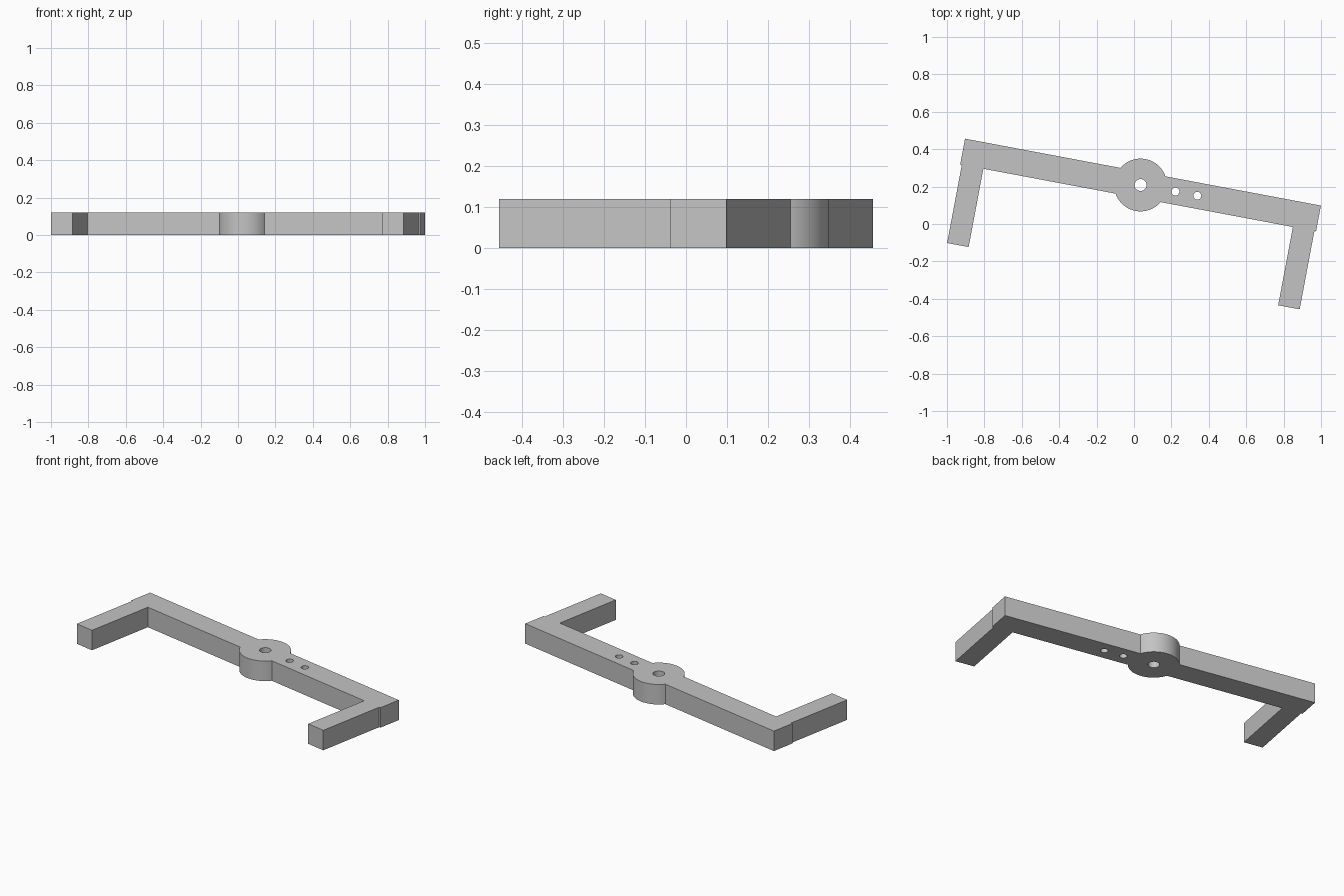
import bpy, bmesh
from math import sin, cos, asin, pi, radians
from mathutils import Matrix

cube = bpy.data.objects.get("Cube")
if cube:
    bpy.data.objects.remove(cube, do_unlink=True)

HEIGHT = 0.12
HALF_LEN, HALF_WID = 0.968, 0.07          # crossbar
ARM_IN, ARM_OUT, ARM_END = 0.842, 0.959, -0.496
HUB_R = 0.141
TILT = radians(-10.65)


def arc(radius, start, end, steps):
    return [(radius * cos(start + (end - start) * i / steps),
             radius * sin(start + (end - start) * i / steps))
            for i in range(steps + 1)]


def add_loop(bm, points):
    verts = [bm.verts.new((x, y, 0)) for x, y in points]
    for i, v in enumerate(verts):
        bm.edges.new((v, verts[i - 1]))


# Half outline: hub arc, crossbar end, arm, hub arc; then mirrored
meet = asin(HALF_WID / HUB_R)
half = arc(HUB_R, pi / 2, meet, 16)
half += [(HALF_LEN, HALF_WID), (HALF_LEN, -HALF_WID), (ARM_OUT, -HALF_WID),
         (ARM_OUT, ARM_END), (ARM_IN, ARM_END), (ARM_IN, -HALF_WID)]
half += arc(HUB_R, -meet, -pi / 2, 16)
outline = half + [(-x, y) for x, y in reversed(half[1:-1])]

bm = bmesh.new()
add_loop(bm, outline)

# Axle hole in the hub and two small holes along the bar
for offset, radius in ((0, 0.032), (0.19, 0.021), (0.309, 0.021)):
    ring = arc(radius, 0, 2 * pi, 32)[:-1]
    add_loop(bm, [(x + offset, y) for x, y in ring])

# Fill the profile and raise it to full height
bmesh.ops.triangle_fill(bm, use_beauty=True, edges=bm.edges[:])
raised = bmesh.ops.extrude_face_region(bm, geom=bm.faces[:])["geom"]
bmesh.ops.translate(bm, vec=(0, 0, HEIGHT),
                    verts=[g for g in raised if isinstance(g, bmesh.types.BMVert)])
bmesh.ops.recalc_face_normals(bm, faces=bm.faces[:])

# Tilt in plan and centre
bmesh.ops.rotate(bm, verts=bm.verts[:], matrix=Matrix.Rotation(TILT, 3, 'Z'))
xs = [v.co.x for v in bm.verts]
ys = [v.co.y for v in bm.verts]
bmesh.ops.translate(bm, verts=bm.verts[:],
                    vec=(-(min(xs) + max(xs)) / 2, -(min(ys) + max(ys)) / 2, 0))

mesh = bpy.data.meshes.new("bracket")
bm.to_mesh(mesh)
bm.free()
bracket = bpy.data.objects.new("bracket", mesh)
bpy.context.collection.objects.link(bracket)

grey = bpy.data.materials.new("light grey")
grey.use_nodes = True
colour = (0.55, 0.55, 0.55, 1)
grey.diffuse_color = colour
grey.node_tree.nodes["Principled BSDF"].inputs["Base Color"].default_value = colour
mesh.materials.append(grey)

# Smooth round walls, sharp edges kept
bpy.ops.object.select_all(action='DESELECT')
bracket.select_set(True)
bpy.context.view_layer.objects.active = bracket
bpy.ops.object.shade_smooth_by_angle(angle=radians(25))
